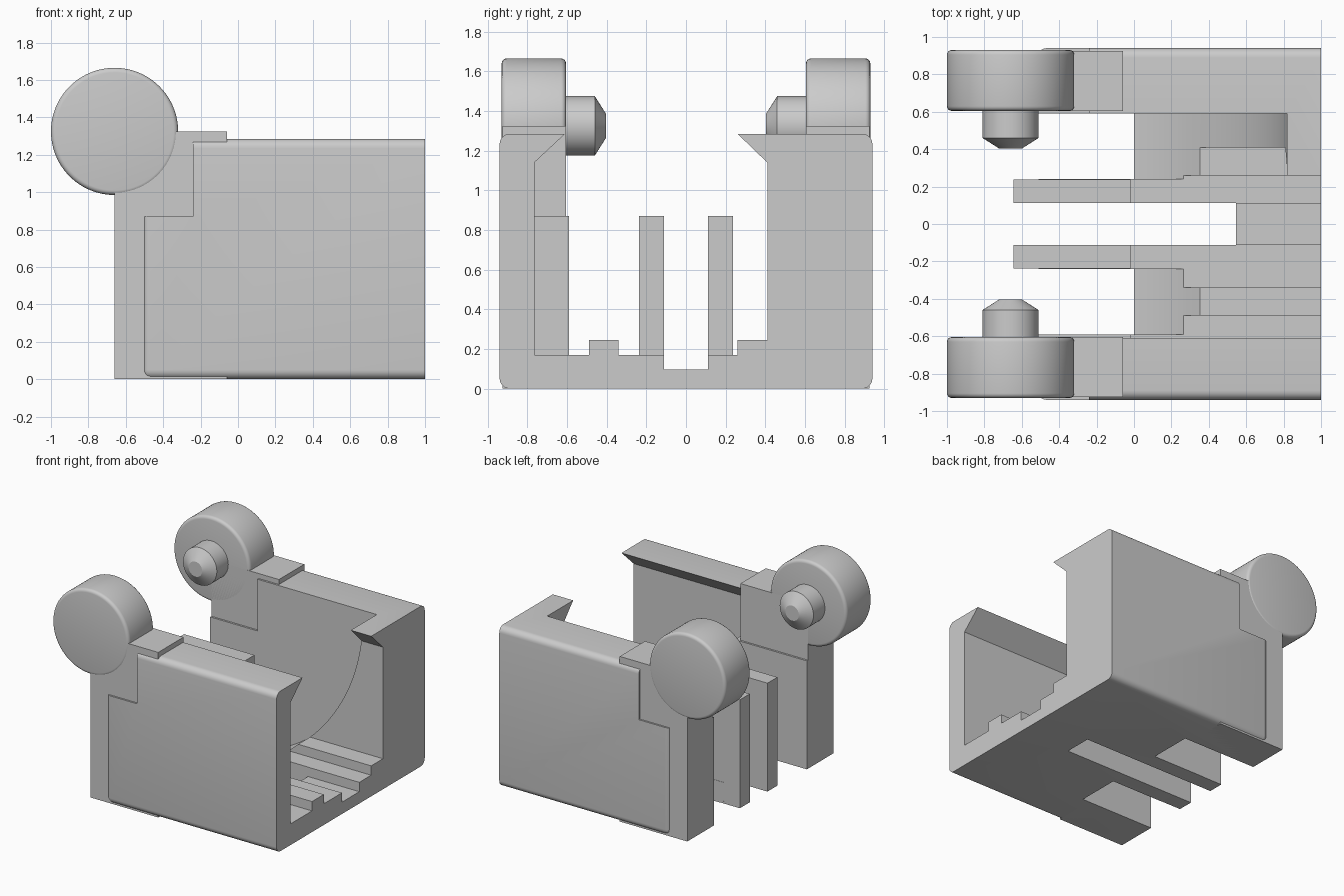
import bpy, bmesh, math
from mathutils import Matrix

old = bpy.data.objects.get("Cube")
if old:
    bpy.data.objects.remove(old, do_unlink=True)

grey = bpy.data.materials.new("plain grey")
grey.use_nodes = True
colour = (0.6, 0.6, 0.6, 1)
grey.diffuse_color = colour
grey.node_tree.nodes["Principled BSDF"].inputs["Base Color"].default_value = colour


def finish(name, bm):
    bmesh.ops.recalc_face_normals(bm, faces=bm.faces)
    mesh = bpy.data.meshes.new(name)
    bm.to_mesh(mesh)
    bm.free()
    obj = bpy.data.objects.new(name, mesh)
    bpy.context.collection.objects.link(obj)
    mesh.materials.append(grey)
    return obj


def box(name, x, y, z):
    bm = bmesh.new()
    bmesh.ops.create_cube(bm, size=1)
    for v in bm.verts:
        v.co = [r[0] if c < 0 else r[1] for c, r in zip(v.co, (x, y, z))]
    return finish(name, bm)


def spin_y(name, profile, cx, cz, side=1, steps=96):
    """Solid of revolution about a y axis; profile is (radius, y) pairs."""
    bm = bmesh.new()
    rings = []
    for r, y in profile:
        rings.append([bm.verts.new((cx + r * math.cos(a), side * y, cz + r * math.sin(a)))
                      for a in (2 * math.pi * i / steps for i in range(steps))])
    for a, b in zip(rings, rings[1:]):
        for i in range(steps):
            j = (i + 1) % steps
            bm.faces.new((a[i], a[j], b[j], b[i]))
    bm.faces.new(rings[0])
    bm.faces.new(rings[-1])
    return finish(name, bm)


def smooth(obj):
    bpy.ops.object.select_all(action="DESELECT")
    obj.select_set(True)
    bpy.context.view_layer.objects.active = obj
    bpy.ops.object.shade_smooth_by_angle(angle=math.radians(30))


def arc(cy, cz, r, start, n=6):
    return [(cy + r * math.cos(math.radians(start + 90 * i / n)),
             cz + r * math.sin(math.radians(start + 90 * i / n))) for i in range(n + 1)]


HALF, TOP, FILLET = 0.94, 1.285, 0.05
PIVOT_X, PIVOT_Z = -0.66, 1.325

# Channel body: rounded outside, hooked wall tops, stepped floor
inner = [(-0.61, TOP), (-0.765, 1.14), (-0.765, 0.17), (-0.49, 0.17), (-0.49, 0.245),
         (-0.34, 0.245), (-0.34, 0.17), (-0.11, 0.17), (-0.11, 0.095), (0.11, 0.095),
         (0.11, 0.17), (0.26, 0.17), (0.26, 0.245), (0.41, 0.245), (0.41, 1.14), (0.26, TOP)]
a, b = HALF - FILLET, TOP - FILLET
outline = (inner + arc(a, b, FILLET, 0)[::-1] + arc(a, FILLET, FILLET, 270)[::-1]
           + arc(-a, FILLET, FILLET, 180)[::-1] + arc(-a, b, FILLET, 90)[::-1])
bm = bmesh.new()
face = bm.faces.new([bm.verts.new((-0.51, y, z)) for y, z in outline])
new = bmesh.ops.extrude_face_region(bm, geom=[face])["geom"]
for v in new:
    if isinstance(v, bmesh.types.BMVert):
        v.co.x = 1
bmesh.ops.recalc_face_normals(bm, faces=bm.faces)
rim = [e for e in bm.edges if all(v.co.x < -0.5 and abs(v.co.y) > a - 0.001 for v in e.verts)]
bmesh.ops.bevel(bm, geom=rim, offset=0.04, segments=4, profile=0.5, affect="EDGES")
body = finish("channel_body", bm)

# Cutters: swing clearance on both sides, centre slot, seat for the hinge arms
cutters = [spin_y("swing_cutter", [(1.48, 0.24), (1.48, 0.59)], PIVOT_X, PIVOT_Z, s, 192) for s in (1, -1)]
cutters.append(box("slot_cutter", (-1, 0.545), (-0.112, 0.112), (-0.5, 0.6)))
cutters.append(box("arm_seat_cutter", (-1, -0.24), (-1.2, 1.2), (0.87, 2)))
for cutter in cutters:
    cutter.hide_render = True
    mod = body.modifiers.new(cutter.name, "BOOLEAN")
    mod.operation, mod.solver, mod.object = "DIFFERENCE", "EXACT", cutter
bpy.context.view_layer.objects.active = body
for mod in list(body.modifiers):
    bpy.ops.object.modifier_apply(modifier=mod.name)
for cutter in cutters:
    bpy.data.objects.remove(cutter, do_unlink=True)
smooth(body)

# Hinge arms, knuckles, pins and floor fins, one of each per side
for side, tag in ((1, "back"), (-1, "front")):
    def span(lo, hi):
        return sorted((side * lo, side * hi))

    box(tag + "_hinge_arm", (PIVOT_X, -0.06), span(0.605, 0.926), (0, PIVOT_Z))
    box(tag + "_arm_foot", (PIVOT_X, -0.06), span(0.59, 0.925), (0, 0.87))
    box(tag + "_arm_liner", (PIVOT_X, -0.02), span(0.59, 0.8), (0.001, 0.87))
    box(tag + "_floor_fin", (-0.645, -0.02), span(0.112, 0.238), (0, 0.87))
    e = 0.025
    edge = [(0.34 - e + e * math.sin(t), e * (1 - math.cos(t))) for t in (math.pi / 8 * i for i in range(5))]
    knuckle = [(r, 0.605 + d) for r, d in edge] + [(r, 0.93 - d) for r, d in edge[::-1]]
    smooth(spin_y(tag + "_knuckle", knuckle, PIVOT_X, PIVOT_Z, side))
    smooth(spin_y(tag + "_pin", [(0.15, 0.62), (0.15, 0.46), (0.06, 0.403)], PIVOT_X, PIVOT_Z, side, 48))
